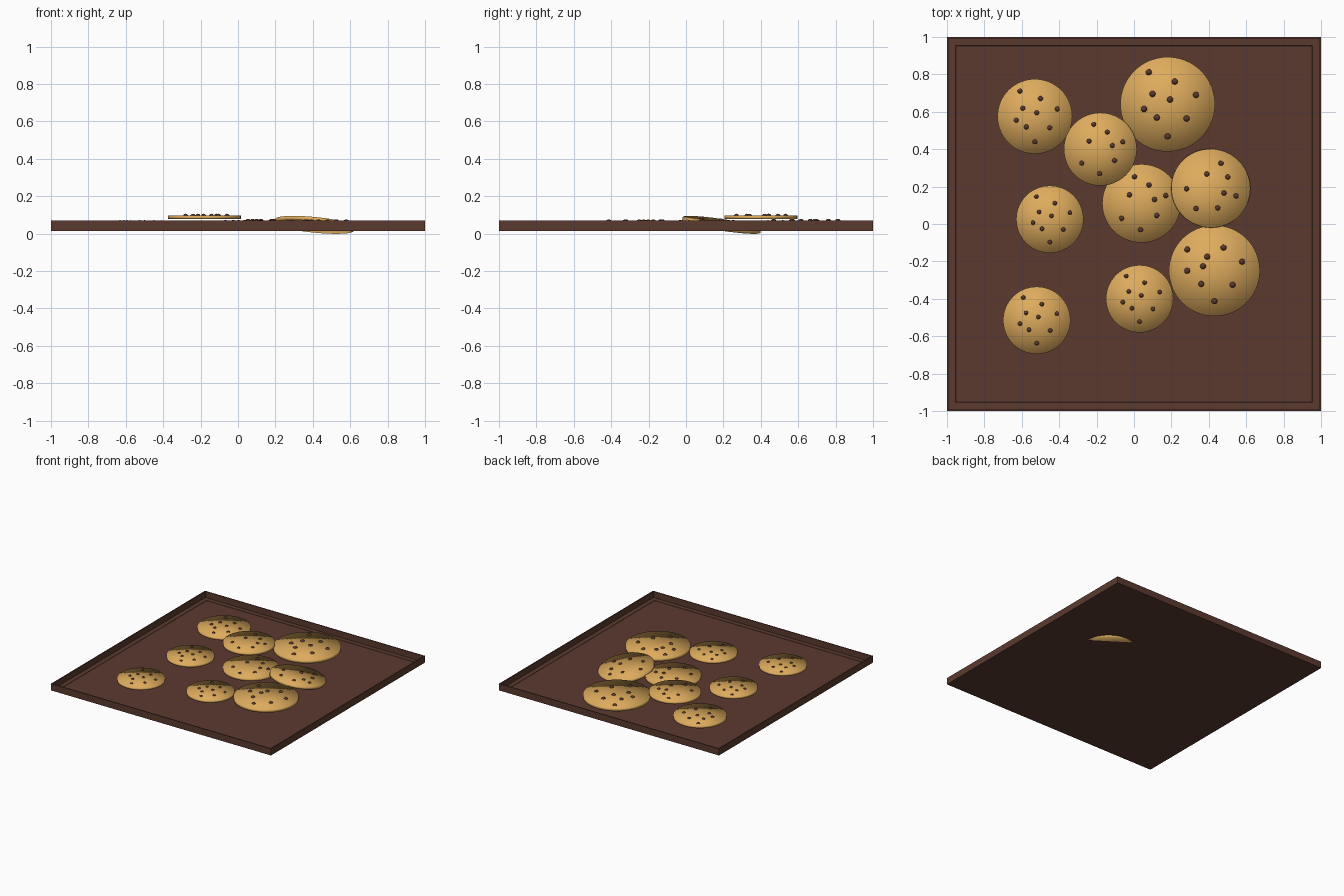
import bpy, bmesh
from math import radians, atan2
from mathutils import Matrix, Vector

if "Cube" in bpy.data.objects:
    bpy.data.objects.remove(bpy.data.objects["Cube"])


def material(name, rgb):
    m = bpy.data.materials.new(name)
    m.diffuse_color = (*rgb, 1)
    m.use_nodes = True
    m.node_tree.nodes["Principled BSDF"].inputs["Base Color"].default_value = m.diffuse_color
    return m


DOUGH = material("dough", (0.73, 0.41, 0.11))
CHOC = material("chocolate", (0.10, 0.04, 0.025))
WOOD = material("tray_brown", (0.105, 0.042, 0.028))


def add_object(name, bm, mats):
    me = bpy.data.meshes.new(name)
    bm.to_mesh(me)
    bm.free()
    for m in mats:
        me.materials.append(m)
    ob = bpy.data.objects.new(name, me)
    bpy.context.collection.objects.link(ob)
    return ob


# Tray: shallow square box with a thin rim and an inset floor panel
def build_tray(z0=0.015, z1=0.07, floor=0.02):
    rings = [(1, z0), (1, z1), (0.992, z1), (0.992, floor),
             (0.955, floor), (0.953, floor - 0.002)]
    bm = bmesh.new()
    loops = [[bm.verts.new((sx * h, sy * h, z))
              for sx, sy in ((-1, -1), (1, -1), (1, 1), (-1, 1))] for h, z in rings]
    bm.faces.new(loops[0][::-1])
    for a, b in zip(loops, loops[1:]):
        for i in range(4):
            j = (i + 1) % 4
            bm.faces.new((a[i], a[j], b[j], b[i]))
    bm.faces.new(loops[-1])
    add_object("tray", bm, [WOOD])


# Cookie: thin smooth disc with chocolate chips set into the top
def build_cookie(name, centre, r, chips, tilt=Matrix()):
    t = 0.1 * r
    bm = bmesh.new()
    bmesh.ops.create_cone(bm, cap_ends=True, cap_tris=True, segments=64,
                          radius1=r, radius2=r, depth=t)
    dough_faces = len(bm.faces)
    for x, y in chips:
        bmesh.ops.create_uvsphere(
            bm, u_segments=16, v_segments=8, radius=0.07 * r,
            matrix=Matrix.Translation((x * r, y * r, t / 2 - 0.025 * r)))
    bm.faces.ensure_lookup_table()
    for i, f in enumerate(bm.faces):
        f.smooth = True
        f.material_index = 0 if i < dough_faces else 1
    ob = add_object(name, bm, [DOUGH, CHOC])
    ob.matrix_world = Matrix.Translation(centre) @ tilt


# Chip layouts, as fractions of the cookie radius
NINE = [(-.4, .68), (.15, .48), (-.32, .22), (.6, .2), (.05, .1),
        (-.5, -.1), (-.23, -.28), (.4, -.3), (0, -.68)]
NINE_B = [(-.6, .47), (.2, .51), (-.16, .31), (.61, .2), (-.6, 0),
          (-.25, .1), (-.29, -.29), (.4, -.31), (0, -.67)]
EIGHT = [(-.18, .68), (.19, .47), (-.31, .22), (.62, .2), (.33, .1),
         (-.51, -.38), (.39, -.31), (-.02, -.67)]
EIGHT_B = [(.26, .64), (-.1, .36), (.43, .29), (-.62, -.02), (.33, -.12),
           (.64, -.19), (-.38, -.52), (.17, -.5)]

build_tray()

# Small, medium and large cookies lying flat
build_cookie("cookie_back_left", (-.53, .575, .053), .2, NINE)
build_cookie("cookie_mid_left", (-.45, .025, .052), .18, NINE)
build_cookie("cookie_front_left", (-.52, -.515, .052), .18, NINE)
build_cookie("cookie_front_middle", (.03, -.4, .052), .18, NINE)
build_cookie("cookie_large_back", (.18, .64, .055), .253, NINE)
build_cookie("cookie_large_front", (.43, -.25, .053), .243, NINE_B)
build_cookie("cookie_middle", (.04, .11, .053), .21, EIGHT)
# Cookie resting on its neighbours
build_cookie("cookie_top", (-.18, .4, .088), .195, EIGHT)
# Leaning cookie: low edge dips through the tray floor
low = Vector((.55, .83, 0)).normalized()
axis = Vector((0, 0, 1)).cross(low)
build_cookie("cookie_leaning", (.41, .19, .047), .212, EIGHT_B,
             Matrix.Rotation(radians(10.2), 4, axis))
